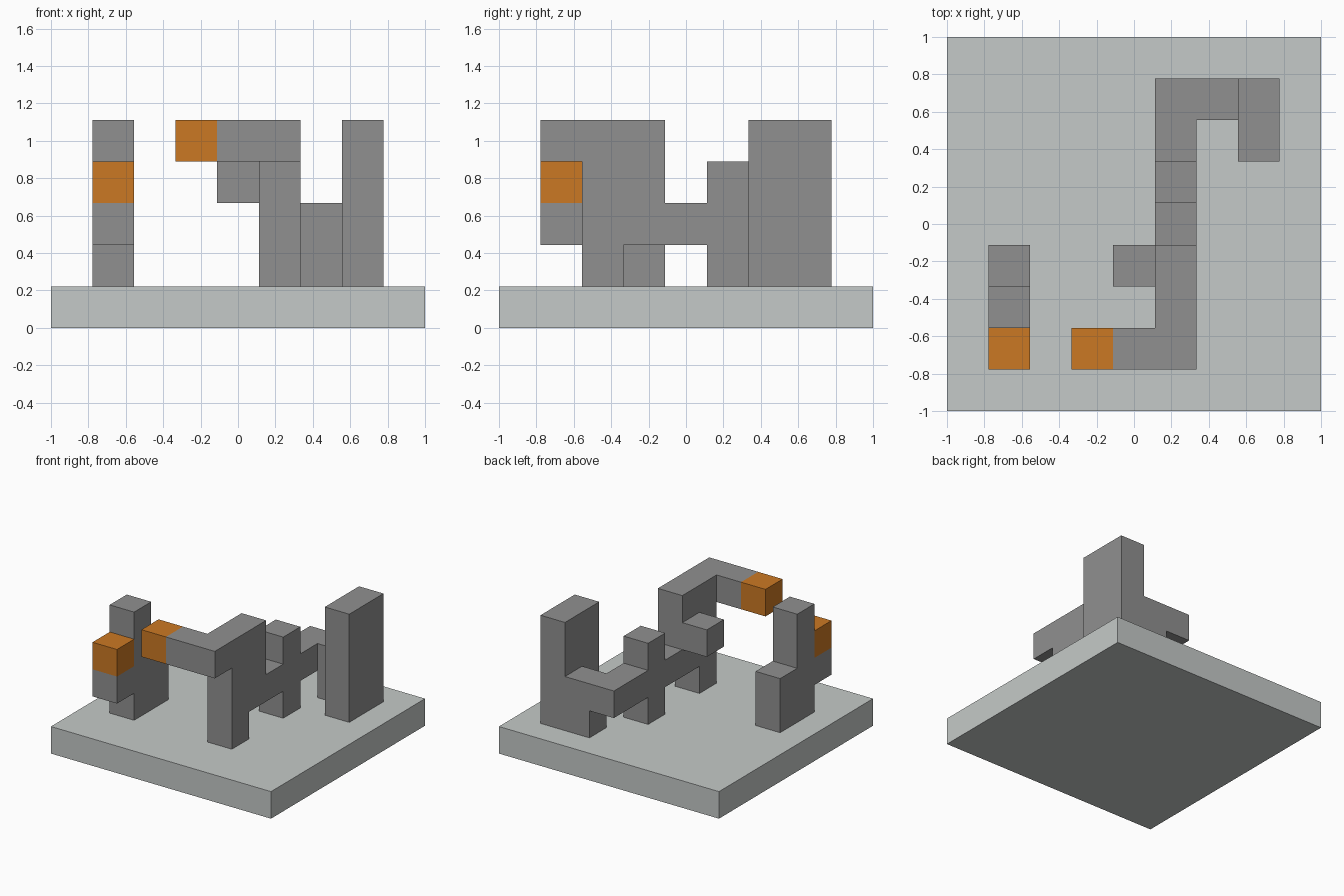
import bpy
import bmesh
from itertools import product
from mathutils import Vector

CELL = 2 / 9  # the model sits on a nine by nine grid of cubes

cube = bpy.data.objects.get("Cube")
if cube:
    bpy.data.objects.remove(cube, do_unlink=True)


def make_material(name, rgb):
    mat = bpy.data.materials.new(name)
    mat.use_nodes = True
    mat.diffuse_color = (*rgb, 1)
    mat.node_tree.nodes["Principled BSDF"].inputs["Base Color"].default_value = (*rgb, 1)
    return mat


pale_grey = make_material("pale_grey", (0.56, 0.59, 0.58))
mid_grey = make_material("mid_grey", (0.28, 0.28, 0.28))
orange = make_material("orange", (0.60, 0.19, 0.017))


def block(low, high):
    """All grid cells from low to high, both included."""
    return set(product(*(range(a, b + 1) for a, b in zip(low, high))))


def build(name, blocks, materials, tip=None):
    """Outer skin of joined blocks; the tip cell takes the second material."""
    cells = set().union(*(block(*b) for b in blocks))
    bm = bmesh.new()
    for cell in cells:
        for axis, side in product(range(3), (0, 1)):
            neighbour = list(cell)
            neighbour[axis] += 2 * side - 1
            if tuple(neighbour) in cells:
                continue
            u, v = (axis + 1) % 3, (axis + 2) % 3
            corners = []
            for du, dv in ((0, 0), (1, 0), (1, 1), (0, 1)):
                p = Vector(cell)
                p[axis] += side
                p[u] += du
                p[v] += dv
                corners.append(bm.verts.new(p * CELL - Vector((1, 1, 0))))
            face = bm.faces.new(corners if side else corners[::-1])
            face.material_index = int(cell == tip)
    # Weld the skin and merge flush faces of one colour
    bmesh.ops.remove_doubles(bm, verts=bm.verts, dist=0.001)
    bmesh.ops.dissolve_limit(bm, angle_limit=0.01, verts=bm.verts,
                             edges=bm.edges, delimit={"MATERIAL"})
    mesh = bpy.data.meshes.new(name)
    bm.to_mesh(mesh)
    bm.free()
    for mat in materials:
        mesh.materials.append(mat)
    obj = bpy.data.objects.new(name, mesh)
    bpy.context.collection.objects.link(obj)


# Square base plate
build("base_plate", [((0, 0, 0), (8, 8, 0))], [pale_grey])

# Small free-standing tower with an orange front cube
build("small_tower", [
    ((1, 3, 1), (1, 3, 2)),  # low rear step
    ((1, 2, 1), (1, 2, 4)),  # tall column
    ((1, 1, 2), (1, 1, 3)),  # overhanging front
], [mid_grey, orange], tip=(1, 1, 3))

# Long winding structure with an orange arm end
build("winding_structure", [
    ((7, 6, 1), (7, 7, 4)),  # tall rear wall
    ((6, 7, 1), (6, 7, 2)),  # link beside the wall
    ((5, 2, 2), (5, 7, 2)),  # long beam
    ((5, 5, 1), (5, 5, 3)),  # middle post
    ((5, 2, 1), (5, 2, 1)),  # front leg
    ((5, 2, 3), (5, 3, 4)),  # raised front wall
    ((4, 3, 3), (4, 3, 3)),  # side stub
    ((3, 1, 4), (5, 1, 4)),  # upper arm
], [mid_grey, orange], tip=(3, 1, 4))
